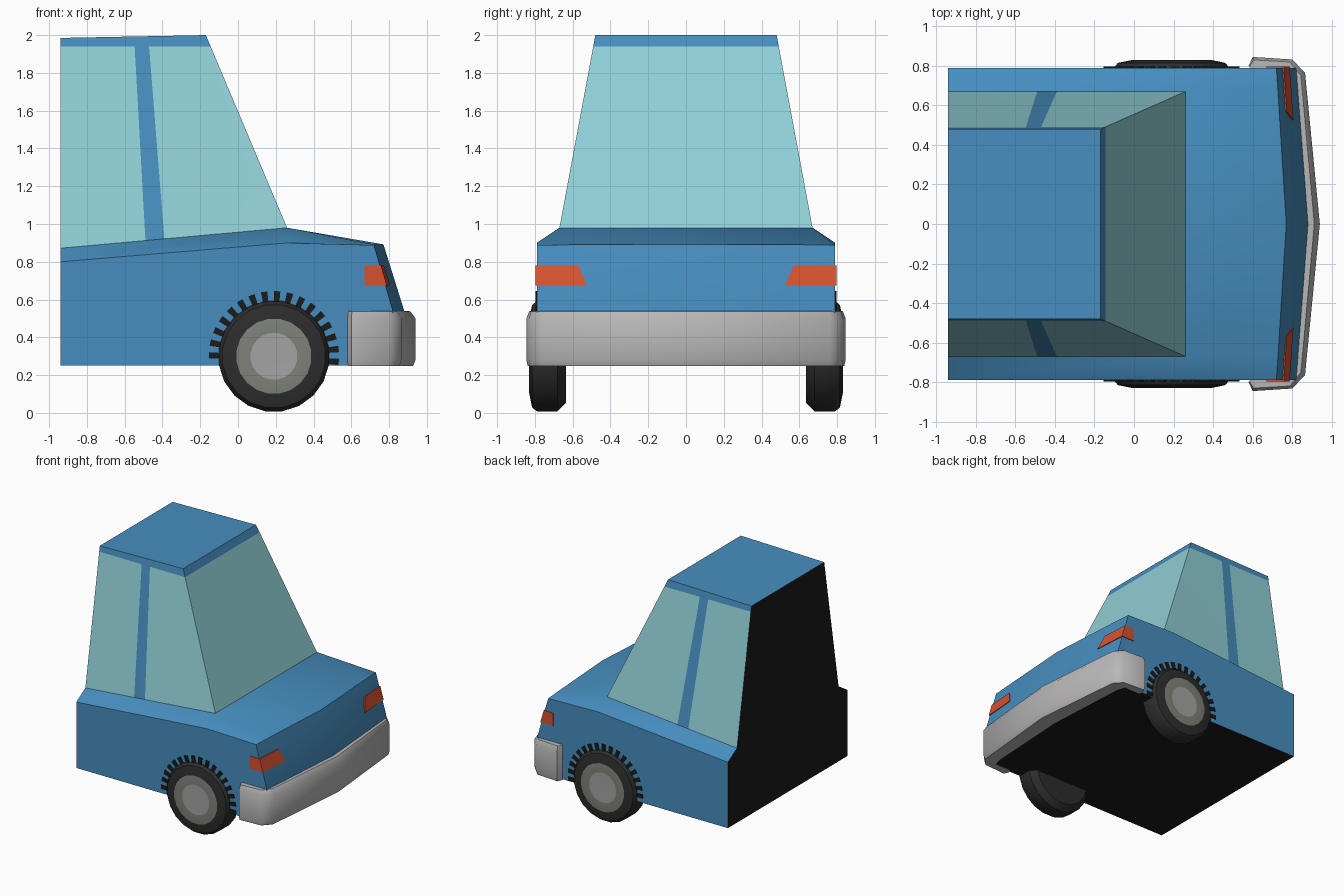
import bpy, bmesh, math
from mathutils import Vector

if "Cube" in bpy.data.objects:
    bpy.data.objects.remove(bpy.data.objects["Cube"])


def material(name, rgb):
    m = bpy.data.materials.new(name)
    m.diffuse_color = (*rgb, 1)
    m.use_nodes = True
    m.node_tree.nodes["Principled BSDF"].inputs["Base Color"].default_value = m.diffuse_color
    return m


BLUE = material("body blue", (0.062, 0.27, 0.52))
GLASS = material("window glass", (0.28, 0.63, 0.68))
BLACK = material("underside black", (0.011, 0.011, 0.011))
ORANGE = material("lamp orange", (0.68, 0.085, 0.03))
CHROME = material("bumper grey", (0.48, 0.47, 0.47))
TYRE = material("tyre rubber", (0.026, 0.026, 0.026))
RIM = material("rim grey", (0.21, 0.225, 0.19))
HUB = material("hub grey", (0.37, 0.37, 0.37))


def build(name, verts, faces, mats, rule=None, angle=30):
    """Make a mesh from one half (y >= 0), mirrored across y."""
    bm = bmesh.new()
    for s in (1, -1):
        vs = [bm.verts.new((x, s * y, z)) for x, y, z in verts]
        for f in faces:
            bm.faces.new([vs[i] for i in (f if s > 0 else f[::-1])])
    bmesh.ops.remove_doubles(bm, verts=bm.verts, dist=1e-4)
    bmesh.ops.recalc_face_normals(bm, faces=bm.faces)
    bm.normal_update()
    if rule:
        for f in bm.faces:
            f.material_index = rule(f.calc_center_median(), f.normal)
    me = bpy.data.meshes.new(name)
    bm.to_mesh(me)
    bm.free()
    for m in mats:
        me.materials.append(m)
    ob = bpy.data.objects.new(name, me)
    bpy.context.collection.objects.link(ob)
    bpy.ops.object.select_all(action='DESELECT')
    ob.select_set(True)
    bpy.context.view_layer.objects.active = ob
    bpy.ops.object.shade_smooth_by_angle(angle=math.radians(angle))
    return ob


def loft(rows, closed=False):
    """Quads between equally long rows of points."""
    n = len(rows[0])
    verts = [p for r in rows for p in r]
    faces = [(i * n + j, i * n + (j + 1) % n, (i + 1) * n + (j + 1) % n, (i + 1) * n + j)
             for i in range(len(rows) - 1) for j in range(n if closed else n - 1)]
    return verts, faces


# Lower body: three stations, bowed tail, flat floor and flat cut end
rows = [
    [(-.94, 0, .872), (-.94, .67, .872), (-.94, .79, .80), (-.94, .79, .54), (-.94, .79, .25)],
    [(.26, 0, .98), (.26, .67, .98), (.26, .79, .90), (.26, .79, .54), (.26, .79, .25)],
    [(.77, 0, .892), (.728, .67, .89), (.72, .79, .888), (.82, .79, .54), (.82, .79, .25)],
]
verts, faces = loft(rows)
verts += [(.88, 0, .54), (.88, 0, .25), (-.94, 0, .25)]
faces += [(10, 11, 13, 15), (11, 12, 13), (13, 14, 16, 15),
          (4, 9, 14, 16, 17), (0, 1, 2, 3, 4, 17)]
build("lower_body", verts, faces, [BLUE, BLACK],
      lambda c, n: 1 if n.z < -.9 or n.x < -.9 else 0)

# Cabin: glass faces divided by a pillar, with a blue roof band
cols = [(-.94, -.94), (-.49, -.55), (-.39, -.475), (.26, -.17)]
base, band, roof, ridge = [], [], [], []
for xb, xt in cols:
    b = Vector((xb, .67, .872 + .09 * (xb + .94)))
    t = Vector((xt, .48, 1.985 + .0195 * (xt + .94)))
    base.append(b)
    band.append(b.lerp(t, (1.94 - b.z) / (t.z - b.z)))
    roof.append(t)
    ridge.append(Vector((xt, 0, t.z)))
verts, faces = loft([base, band, roof, ridge])
for p in (base, band):
    verts += [(p[0].x, 0, p[0].z), (p[3].x, 0, p[3].z)]
faces += [(3, 7, 19, 17), (7, 11, 15, 19), (0, 4, 8, 12, 16)]


def cabin_rule(c, n):
    if n.x < -.9:
        return 2
    pillar = abs(n.y) > .8 and -.56 < c.x < -.39 and abs(c.x + .475) < .03
    return 0 if c.z > 1.9 or pillar else 1


build("cabin", verts, faces, [BLUE, GLASS, BLACK], cabin_rule)

# Wraparound bumper: cross-section carried along the plan curve
outer = [(.58, .80), (.60, .845), (.80, .832), (.865, .765), (.94, 0)]
inner = [(.60, .77), (.62, .77), (.74, .77), (.76, .70), (.80, 0)]
rows = []
for o, i in zip(outer, inner):
    o, i = Vector(o), Vector(i)
    rows.append([(*o.lerp(i, k), z) for k, z in
                 ((.1, .247), (0, .28), (0, .50), (.2, .538), (1, .54), (1, .247))])
verts, faces = loft(rows, closed=True)
build("bumper", verts, faces + [tuple(range(6))], [CHROME], angle=50)


# Tail lamps: thin plates folded around the rear corners
def tail_x(y, z):
    t = (.89 - z) / .35
    return (.77 - .05 * y / .79) * (1 - t) + (.88 - .06 * y / .79) * t


rows = []
for z, y_in in ((.78, .57), (.675, .525)):
    for d in (.006, -.004):
        rows.append([(tail_x(y_in, z) + d, y_in, z),
                     (tail_x(.79, z) + d, .79 + d, z), (.67, .79 + d, z)])
rows = [rows[0], rows[2], rows[3], rows[1], rows[0]]
verts, faces = loft(rows)
build("tail_lamps", verts, faces + [(0, 3, 6, 9), (2, 5, 8, 11)], [ORANGE])

# Wheels: lathed profile of (radius, y)
CX, CZ, SEG = .19, .30, 20
profile = [(.125, .828), (.20, .83), (.275, .815), (.295, .79), (.295, .68), (.25, .635)]
rows = []
for k in range(SEG + 1):
    a = math.tau * (k + .5) / SEG
    rows.append([(CX + r * math.cos(a), y, CZ + r * math.sin(a)) for r, y in profile])
verts, faces = loft(rows)
n = len(profile)
faces += [tuple(k * n for k in range(SEG)), tuple(k * n + n - 1 for k in range(SEG))]
# weld the seam by reusing the first row
wrap = SEG * n
faces = [tuple(i - wrap if i >= wrap else i for i in f) for f in faces]
verts = verts[:wrap]


def wheel_rule(c, nrm):
    r = math.hypot(c.x - CX, c.z - CZ)
    if abs(c.y) < .82 or r > .2:
        return 0
    return 2 if r < .05 else 1


build("wheels", verts, faces, [TYRE, RIM, HUB], wheel_rule, 40)

# Wheel arch trim: thin alternating dark blocks around each wheel
verts, faces = [], []
steps = 34
for k in range(0, steps, 2):
    b = len(verts)
    for y in (.788, .796):
        for r, j in ((.29, k), (.345, k), (.345, k + 1), (.29, k + 1)):
            a = math.radians(-8 + 196 * j / steps)
            verts.append((CX + r * math.cos(a), y, CZ + r * math.sin(a)))
    faces += [tuple(b + i for i in f) for f in
              ((0, 1, 2, 3), (7, 6, 5, 4), (0, 4, 5, 1), (1, 5, 6, 2), (2, 6, 7, 3), (3, 7, 4, 0))]
build("wheel_arch_trim", verts, faces, [BLACK])
